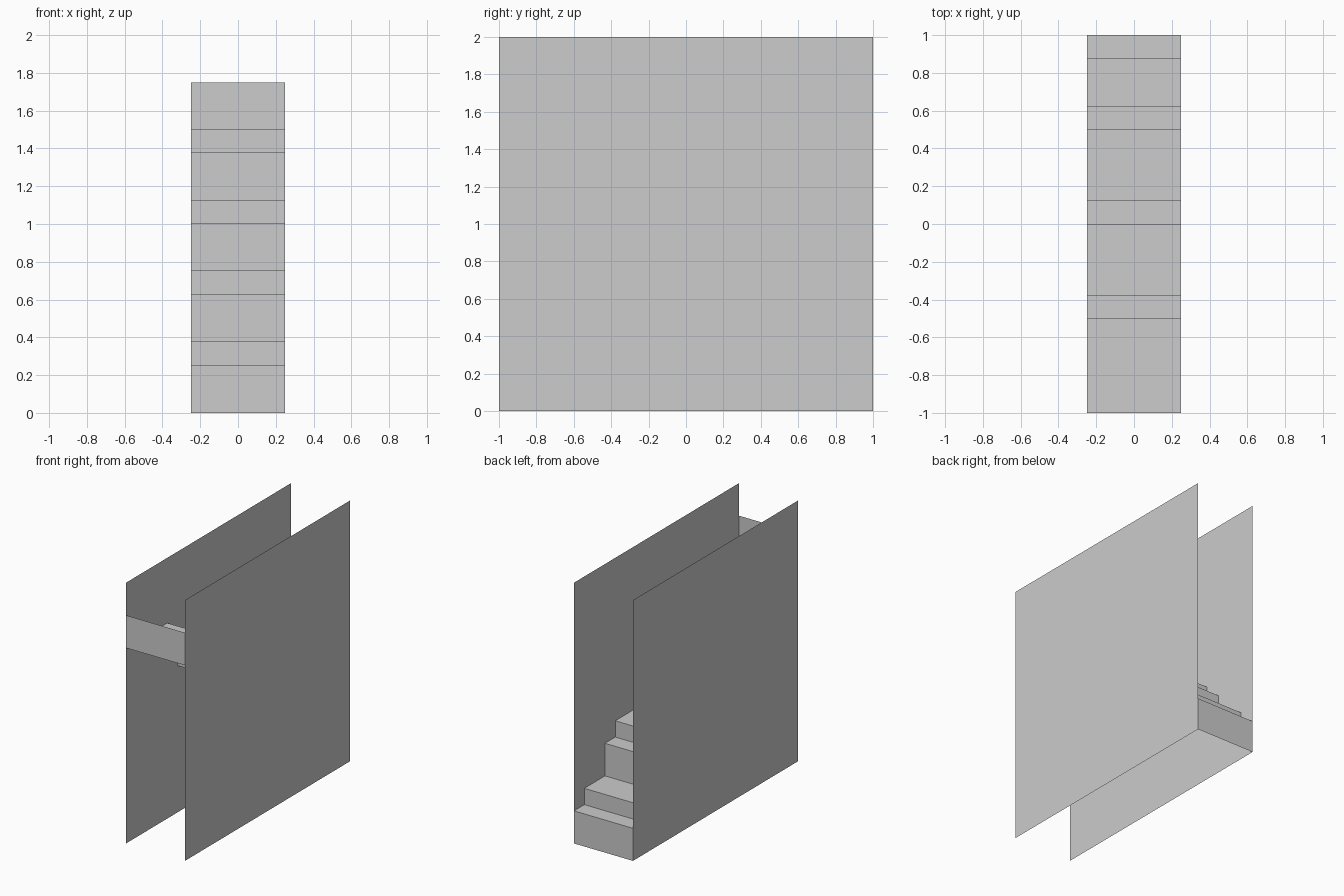
import bpy

if "Cube" in bpy.data.objects:
    bpy.data.objects.remove(bpy.data.objects["Cube"])

grey = bpy.data.materials.new("light_grey")
grey.diffuse_color = (0.604, 0.604, 0.604, 1)
grey.use_nodes = True
grey.node_tree.nodes["Principled BSDF"].inputs["Base Color"].default_value = grey.diffuse_color

HALF_W = 0.25


def add_sheet(name, verts, faces):
    mesh = bpy.data.meshes.new(name)
    mesh.from_pydata(verts, [], faces)
    mesh.materials.append(grey)
    obj = bpy.data.objects.new(name, mesh)
    bpy.context.collection.objects.link(obj)
    return obj


# Thin side walls, facing outwards
for name, side in (("left_wall", -1), ("right_wall", 1)):
    x = side * HALF_W
    verts = [(x, -1, 0), (x, 1, 0), (x, 1, 2), (x, -1, 2)]
    add_sheet(name, verts, [(0, 1, 2, 3) if side > 0 else (3, 2, 1, 0)])

# Stair profile: each stride is a short riser, a tread, a tall riser and a nosing
profile = [(1.0, 0.0), (1.0, 0.25)]
for i in range(4):
    y, z = 1.0 - 0.5 * i, 0.25 + 0.375 * i
    if i == 0:
        profile += [(0.875, z), (0.875, z + 0.125), (0.625, z + 0.125), (0.625, z + 0.375)]
    elif i < 3:
        profile += [(y, z), (y, z + 0.125), (y - 0.375, z + 0.125), (y - 0.375, z + 0.375)]
    else:
        # Last stride ends in the front riser
        profile += [(y, z), (y, z + 0.125), (-1.0, z + 0.125), (-1.0, z + 0.375)]

# Folded stair sheet, open underneath
verts = [(x, y, z) for y, z in profile for x in (-HALF_W, HALF_W)]
faces = [(2 * i, 2 * i + 2, 2 * i + 3, 2 * i + 1) for i in range(len(profile) - 1)]
stairs = add_sheet("stairs", verts, [f[::-1] for f in faces])
